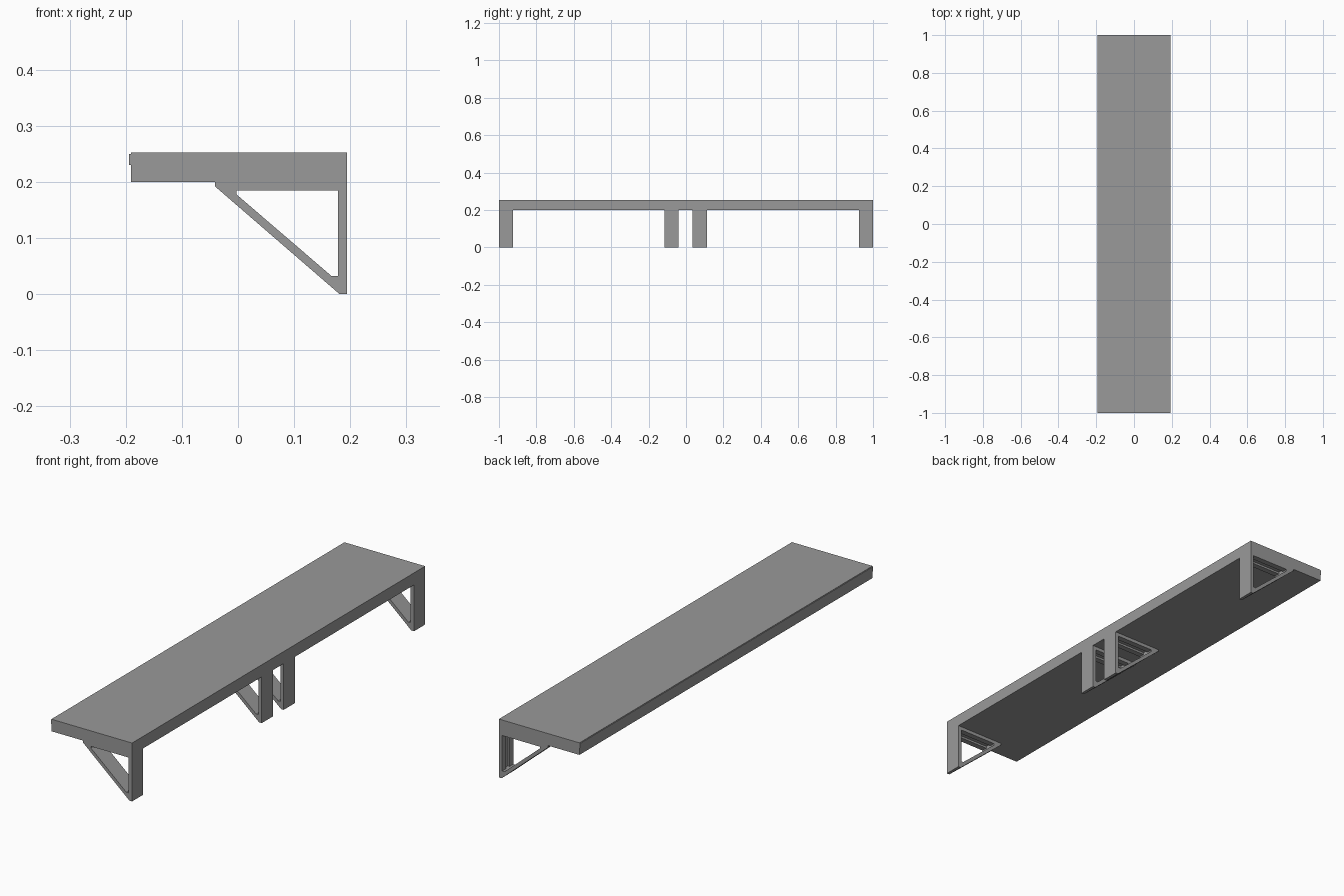
import bpy
import bmesh

cube = bpy.data.objects.get("Cube")
if cube:
    bpy.data.objects.remove(cube, do_unlink=True)

# Single plain grey material
grey = bpy.data.materials.new("plain_grey")
grey.use_nodes = True
colour = (0.32, 0.32, 0.32, 1)
grey.diffuse_color = colour
grey.node_tree.nodes["Principled BSDF"].inputs["Base Color"].default_value = colour


def finish(name, bm):
    bmesh.ops.remove_doubles(bm, verts=bm.verts, dist=0.0001)
    bmesh.ops.recalc_face_normals(bm, faces=bm.faces)
    mesh = bpy.data.meshes.new(name)
    bm.to_mesh(mesh)
    bm.free()
    mesh.materials.append(grey)
    obj = bpy.data.objects.new(name, mesh)
    bpy.context.collection.objects.link(obj)


def ring(bm, profile, y):
    return [bm.verts.new((x, y, z)) for x, z in profile]


def bridge(bm, a, b):
    for i in range(len(a)):
        j = (i + 1) % len(a)
        bm.faces.new((a[i], a[j], b[j], b[i]))


BACK, TOP, UNDER = 0.194, 0.252, 0.2

# Shelf board with a raised strip along its long edge
board = [(-0.191, UNDER), (BACK, UNDER), (BACK, TOP), (-0.191, TOP),
         (-0.191, 0.25), (-0.194, 0.25), (-0.194, 0.23), (-0.191, 0.23)]
bm = bmesh.new()
near, far = ring(bm, board, -1), ring(bm, board, 1)
bridge(bm, near, far)
bm.faces.new(near)
bm.faces.new(far)
finish("shelf_board", bm)

# Triangular bracket frame: outline, opening, and opening at the groove
outer = [(-0.041, UNDER), (-0.041, 0.192), (0.181, 0), (BACK, 0), (BACK, UNDER)]
inner = [(-0.003, 0.185), (-0.003, 0.178), (0.167, 0.032), (0.178, 0.032), (0.178, 0.185)]
groove = [(-0.003, 0.194), (-0.003, 0.178), (0.167, 0.032), (0.187, 0.032), (0.187, 0.194)]


def bracket(name, y, width=0.076, flange=0.025):
    bm = bmesh.new()
    end = y + width
    loops = [ring(bm, p, v) for p, v in (
        (outer, y), (outer, end), (inner, end), (inner, end - flange),
        (groove, end - flange), (groove, y + flange), (inner, y + flange), (inner, y))]
    for i, loop in enumerate(loops):
        bridge(bm, loop, loops[(i + 1) % len(loops)])
    finish(name, bm)


for name, y in (("front_end", -1), ("front_middle", -0.115),
                ("rear_middle", 0.035), ("rear_end", 0.924)):
    bracket(name + "_bracket", y)
